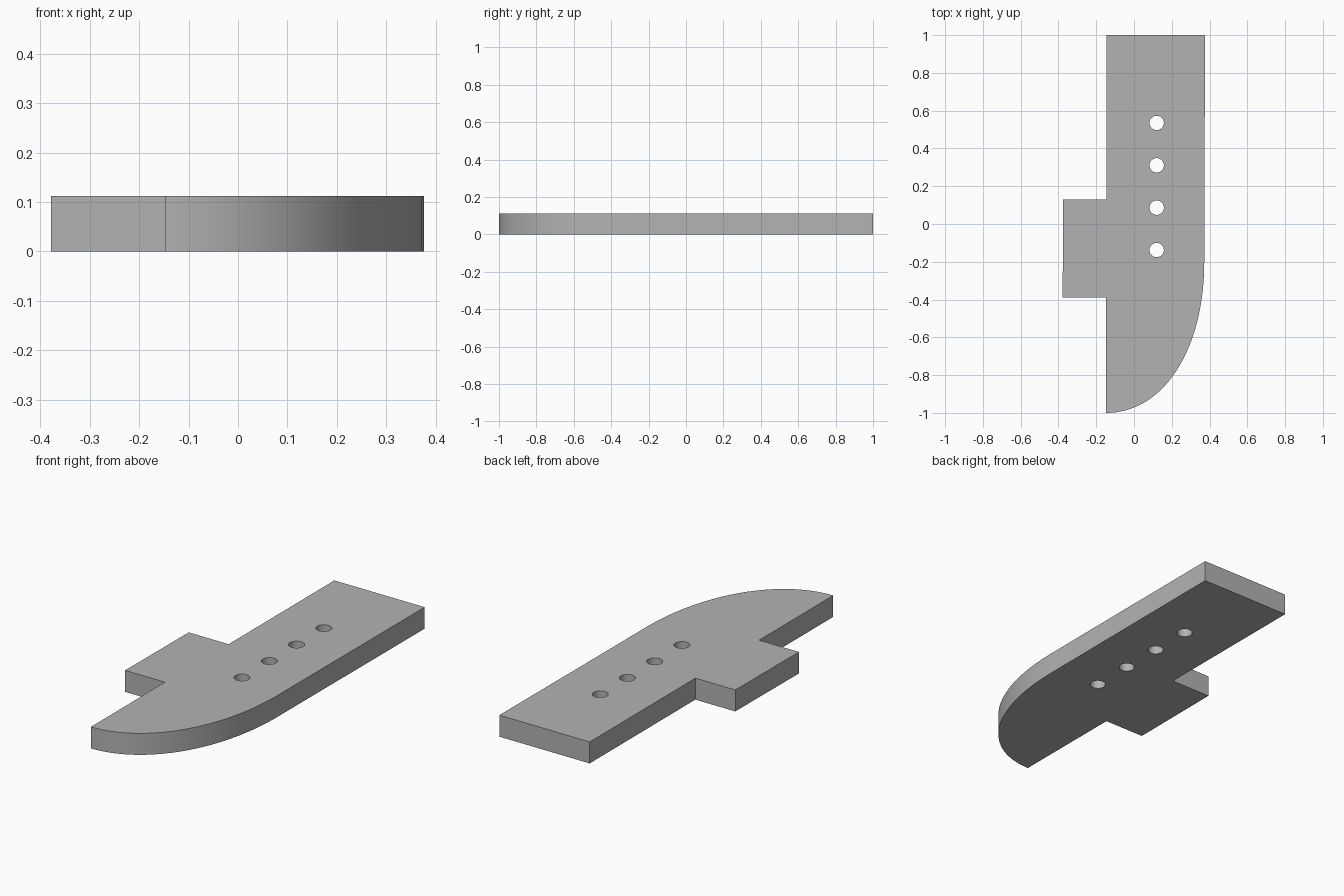
import bpy
import bmesh
from math import radians
from mathutils import Vector
from mathutils.geometry import interpolate_bezier

default = bpy.data.objects.get("Cube")
if default:
    bpy.data.objects.remove(default, do_unlink=True)

THICK = 0.112

grey = bpy.data.materials.new("plain grey")
grey.use_nodes = True
colour = (0.45, 0.45, 0.45, 1)
grey.diffuse_color = colour
grey.node_tree.nodes["Principled BSDF"].inputs["Base Color"].default_value = colour

# Plate outline: rounded nose, straight right edge, side tab on the left
nose = interpolate_bezier(Vector((-0.148, -1)), Vector((0.16, -1)),
                          Vector((0.372, -0.66)), Vector((0.372, -0.2)), 40)
edge = [(0.376, 1), (-0.145, 1), (-0.145, 0.13), (-0.375, 0.13),
        (-0.378, -0.39), (-0.148, -0.39)]
outline = [tuple(p[:2]) for p in nose] + edge

bm = bmesh.new()
base = bm.faces.new([bm.verts.new((x, y, 0)) for x, y in outline])
top = bmesh.ops.extrude_face_region(bm, geom=[base])
bmesh.ops.translate(bm, vec=(0, 0, THICK),
                    verts=[v for v in top["geom"] if isinstance(v, bmesh.types.BMVert)])
bmesh.ops.recalc_face_normals(bm, faces=bm.faces)
mesh = bpy.data.meshes.new("plate")
bm.to_mesh(mesh)
bm.free()
mesh.materials.append(grey)
plate = bpy.data.objects.new("plate", mesh)
bpy.context.collection.objects.link(plate)

# Row of four through holes
for i in range(4):
    bpy.ops.mesh.primitive_cylinder_add(vertices=40, radius=0.038, depth=THICK * 3,
                                        location=(0.12, 0.535 - i * 0.2243, THICK / 2))
    cutter = bpy.context.object
    cutter.name = "hole_cutter"
    cutter.hide_render = True
    cutter.data.materials.append(grey)
    bpy.context.view_layer.objects.active = plate
    cut = plate.modifiers.new("hole", "BOOLEAN")
    cut.operation = "DIFFERENCE"
    cut.solver = "EXACT"
    cut.object = cutter
    bpy.ops.object.modifier_apply(modifier=cut.name)
    bpy.data.objects.remove(cutter, do_unlink=True)

# Smooth the nose and hole walls, keep the rims sharp
bpy.ops.object.select_all(action="DESELECT")
plate.select_set(True)
bpy.context.view_layer.objects.active = plate
bpy.ops.object.shade_smooth_by_angle(angle=radians(30))
